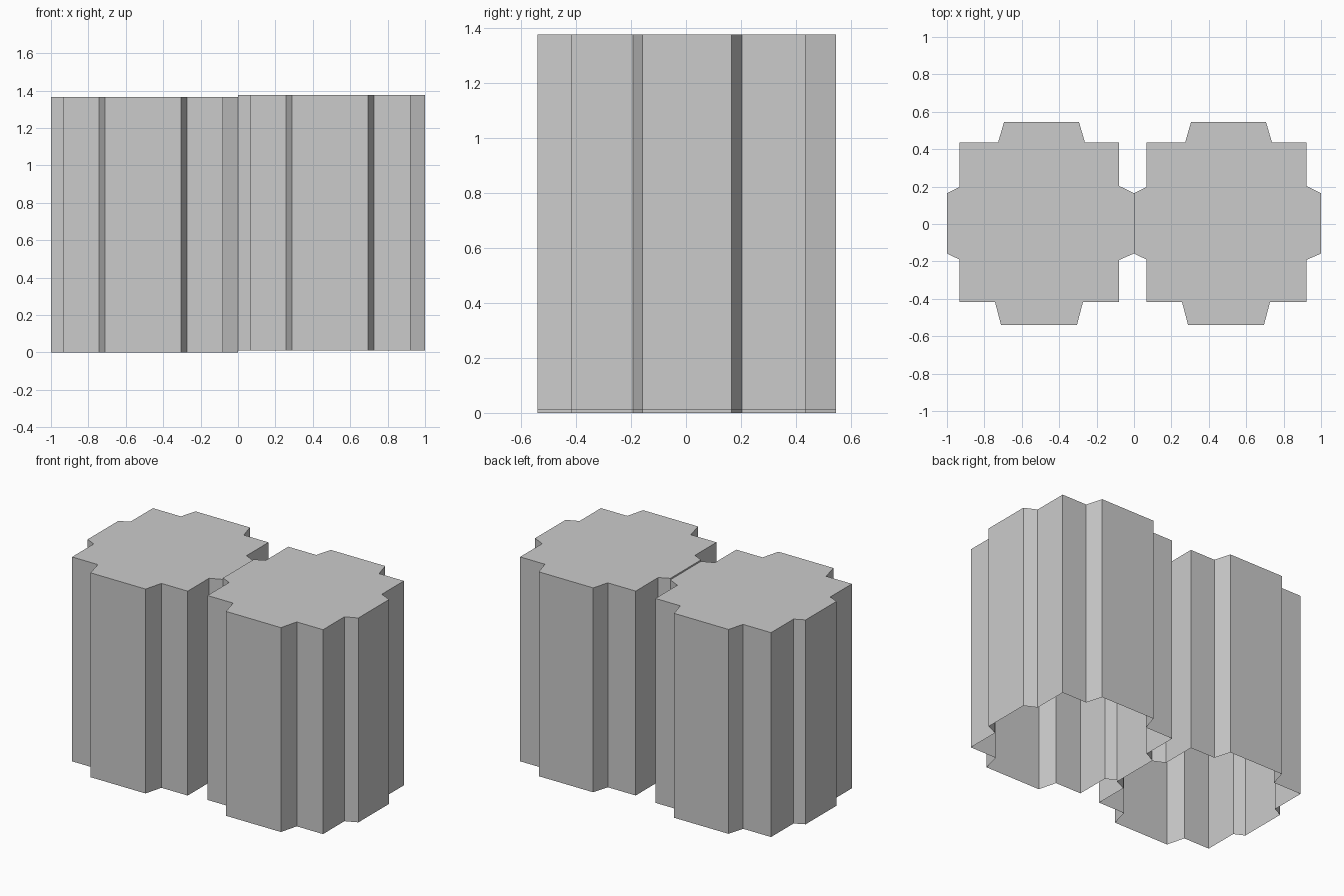
import bpy, bmesh

if "Cube" in bpy.data.objects:
    bpy.data.objects.remove(bpy.data.objects["Cube"])

# Plan outline of one tower, relative to its centre: bays on all four sides
OUTLINE = [
    (-0.211, -0.54), (0.195, -0.54), (0.227, -0.418), (0.421, -0.418),
    (0.421, -0.192), (0.5, -0.158), (0.5, 0.165), (0.421, 0.203),
    (0.421, 0.435), (0.238, 0.435), (0.206, 0.545), (-0.195, 0.545),
    (-0.227, 0.435), (-0.433, 0.435), (-0.433, 0.198), (-0.5, 0.165),
    (-0.5, -0.158), (-0.433, -0.19), (-0.433, -0.418), (-0.243, -0.418),
]


def tower(name, cx, z0, height):
    """Shell with vertical walls and a flat roof, open underneath."""
    bm = bmesh.new()
    low = [bm.verts.new((cx + x, y, z0)) for x, y in OUTLINE]
    top = [bm.verts.new((cx + x, y, z0 + height)) for x, y in OUTLINE]
    n = len(OUTLINE)
    # walls
    for i in range(n):
        j = (i + 1) % n
        bm.faces.new((low[i], low[j], top[j], top[i]))
    # main roof and separate front bay roof
    bm.faces.new(top[2:])
    bm.faces.new((top[-1], top[0], top[1], top[2]))
    mesh = bpy.data.meshes.new(name)
    bm.to_mesh(mesh)
    bm.free()
    obj = bpy.data.objects.new(name, mesh)
    bpy.context.collection.objects.link(obj)
    return obj


# Two matching towers touching at their side bays
tower("left_tower", -0.5, 0.0, 1.365)
tower("right_tower", 0.5, 0.01, 1.365)
